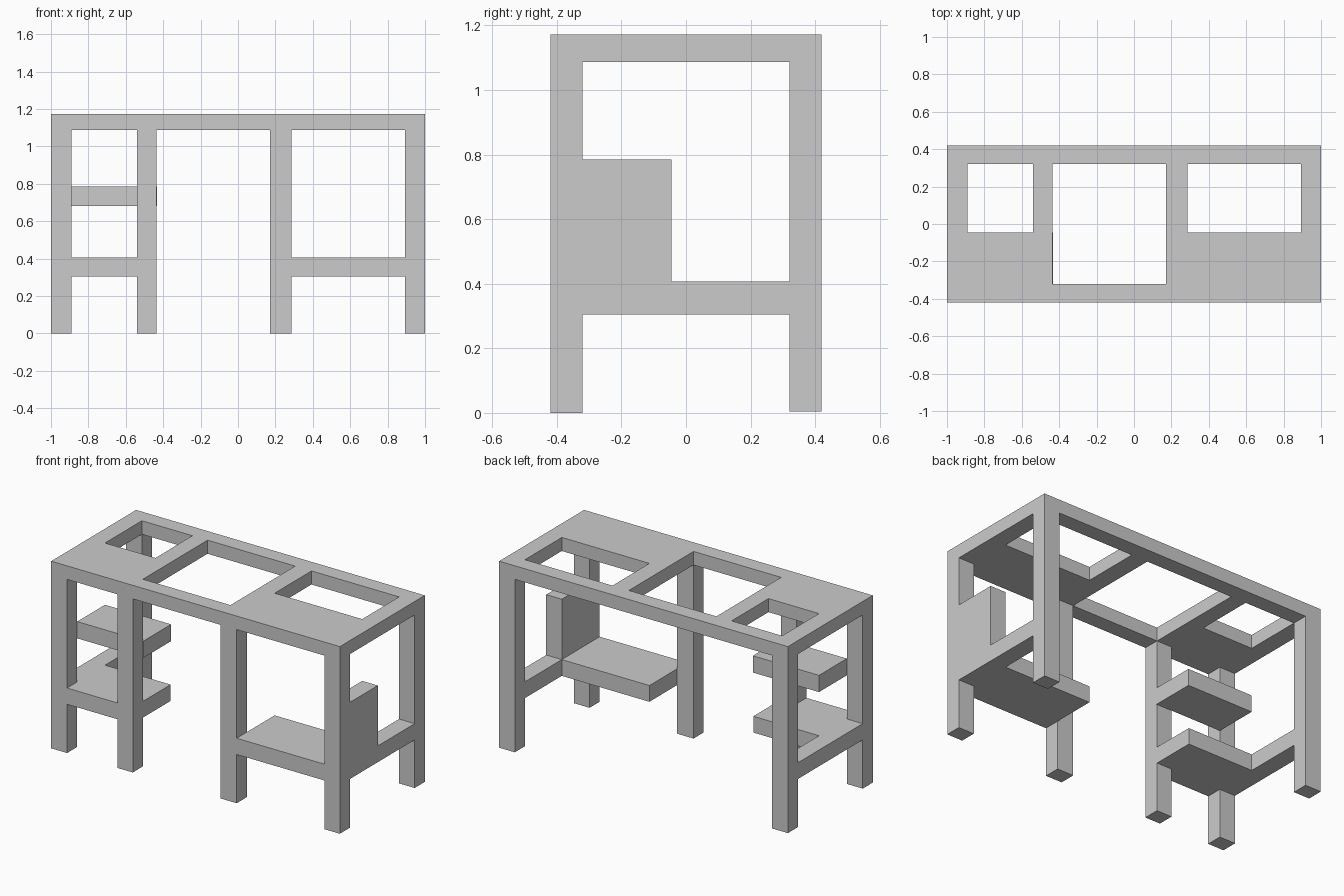
import bpy, bmesh

if "Cube" in bpy.data.objects:
    bpy.data.objects.remove(bpy.data.objects["Cube"])

TOP, UNDER = 1.172, 1.087          # worktop heights
LOW = (0.305, 0.407)               # low shelf and rail heights
HIGH = (0.68, 0.785)               # upper shelf heights
Y0, Y1, YS, Y2, Y3 = -0.42, -0.32, -0.045, 0.32, 0.42
X = [-1, -0.89, -0.54, -0.435, 0.172, 0.285, 0.892, 1]


def finish(name, bm):
    bmesh.ops.recalc_face_normals(bm, faces=bm.faces)
    mesh = bpy.data.meshes.new(name)
    bm.to_mesh(mesh)
    bm.free()
    obj = bpy.data.objects.new(name, mesh)
    bpy.context.collection.objects.link(obj)
    return obj


def box(name, x, y, z):
    bm = bmesh.new()
    bmesh.ops.create_cube(bm, size=1)
    for v in bm.verts:
        v.co = [r[0] if c < 0 else r[1] for c, r in zip(v.co, (x, y, z))]
    return finish(name, bm)


def plate(name, xs, ys, holes, z):
    """Flat grid with the hole cells left out, extruded to thickness."""
    bm = bmesh.new()
    v = [[bm.verts.new((x, y, z[0])) for y in ys] for x in xs]
    for i in range(len(xs) - 1):
        for j in range(len(ys) - 1):
            if (i, j) not in holes:
                bm.faces.new((v[i][j], v[i + 1][j], v[i + 1][j + 1], v[i][j + 1]))
    ext = bmesh.ops.extrude_face_region(bm, geom=bm.faces[:])["geom"]
    for e in ext:
        if isinstance(e, bmesh.types.BMVert):
            e.co.z = z[1]
    loose = [w for w in bm.verts if not w.link_faces]
    bmesh.ops.delete(bm, geom=loose, context='VERTS')
    return finish(name, bm)


# Worktop frame with three openings
plate("worktop", X, [Y0, Y1, YS, Y2, Y3],
      {(1, 2), (3, 1), (3, 2), (5, 2)}, (UNDER, TOP))

# Four front legs and two back legs
for i, label in zip((0, 2, 4, 6), ("outer_left", "inner_left", "inner_right", "outer_right")):
    box("front_leg_" + label, X[i:i + 2], (Y0, Y1), (0, UNDER))
for i, label in ((0, "left"), (6, "right")):
    box("back_leg_" + label, X[i:i + 2], (Y2, Y3), (0.004, UNDER))
    # Side rails joining front and back legs
    box("side_rail_" + label, X[i:i + 2], (Y1, Y2), LOW)

# Low shelves, notched around the front legs they meet
plate("low_shelf_left", X[1:4], [Y0, Y1, YS], {(1, 0)}, LOW)
box("low_shelf_right", (X[5], X[6]), (Y0, YS), LOW)

# Upper left shelf behind the front legs, with its side rest on the outer leg
box("upper_shelf_left", (X[1], -0.432), (Y1, YS), HIGH)

# Solid side panel on the right
box("side_panel_right", (X[6], X[7]), (Y1, YS), (LOW[1], HIGH[1]))
